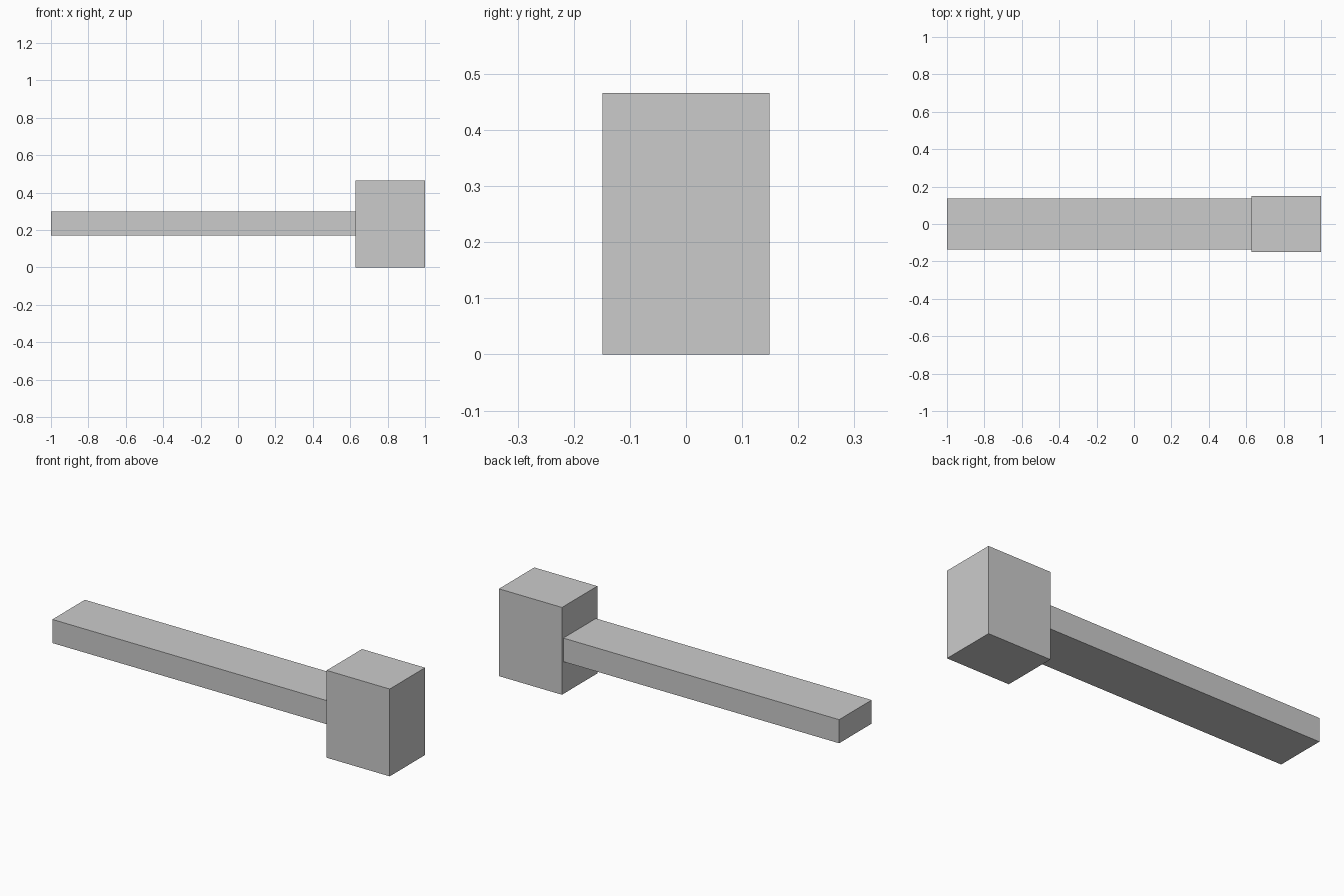
import bpy

if "Cube" in bpy.data.objects:
    bpy.data.objects.remove(bpy.data.objects["Cube"])


def box(name, lo, hi):
    """Axis-aligned box between two corners."""
    centre = [(a + b) / 2 for a, b in zip(lo, hi)]
    size = [b - a for a, b in zip(lo, hi)]
    bpy.ops.mesh.primitive_cube_add(size=1, location=centre)
    obj = bpy.context.object
    obj.name = name
    obj.scale = size
    bpy.ops.object.transform_apply(location=False, rotation=False, scale=True)
    return obj


# Mallet head: upright block at the right end
box("mallet_head", (0.628, -0.149, 0.0), (1.0, 0.149, 0.466))

# Handle: flat bar butting against the head's inner face
box("handle", (-1.0, -0.137, 0.172), (0.628, 0.137, 0.298))
